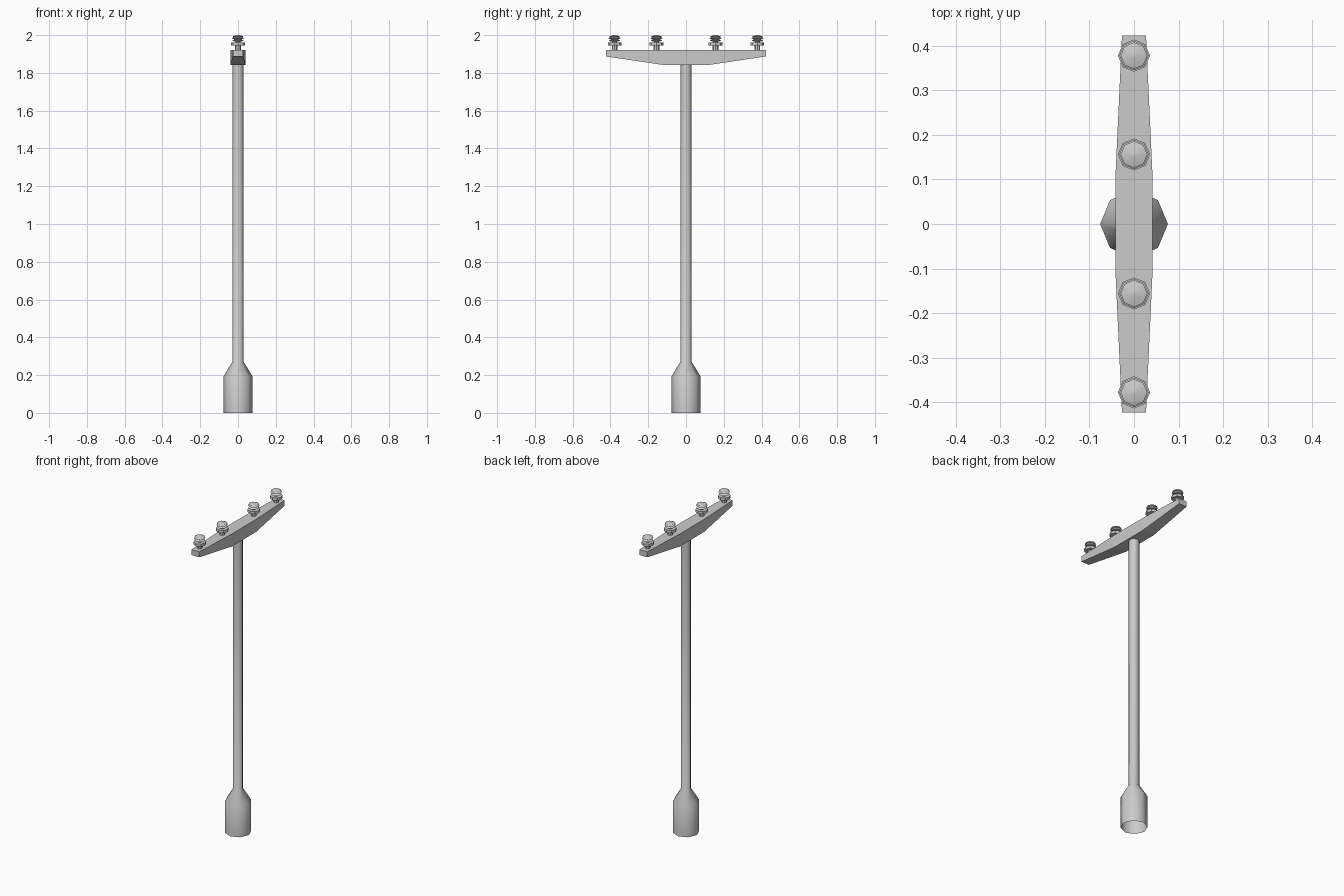
import bpy, math

if "Cube" in bpy.data.objects:
    bpy.data.objects.remove(bpy.data.objects["Cube"])


def mesh_object(name, verts, faces, angle=None):
    me = bpy.data.meshes.new(name)
    me.from_pydata(verts, [], faces)
    me.update()
    ob = bpy.data.objects.new(name, me)
    bpy.context.collection.objects.link(ob)
    if angle:
        bpy.ops.object.select_all(action='DESELECT')
        ob.select_set(True)
        bpy.context.view_layer.objects.active = ob
        bpy.ops.object.shade_smooth_by_angle(angle=math.radians(angle))
    return ob


def lathe(name, profile, y=0.0, sides=8, cap_top=False, angle=50):
    """Revolve (radius, z) points, listed bottom to top, about a vertical axis."""
    verts = [(r * math.cos(2 * math.pi * i / sides),
              y + r * math.sin(2 * math.pi * i / sides), z)
             for r, z in profile for i in range(sides)]
    faces = [(k * sides + i, k * sides + (i + 1) % sides,
              (k + 1) * sides + (i + 1) % sides, (k + 1) * sides + i)
             for k in range(len(profile) - 1) for i in range(sides)]
    if cap_top:
        faces.append(tuple(range((len(profile) - 1) * sides, len(profile) * sides)))
    return mesh_object(name, verts, faces, angle)


# Pole with its flared footing, open underneath
lathe("pole", [(0.076, 0), (0.076, 0.195), (0.03, 0.27), (0.03, 1.845)])

# Crossarm: tapered in width and depth; stations are (y, half width, bottom z)
stations = [(-0.423, 0.027, 1.887), (-0.12, 0.041, 1.842),
            (0.12, 0.041, 1.842), (0.423, 0.027, 1.887)]
top = 1.921
verts = [p for y, w, b in stations
         for p in ((-w, y, b), (w, y, b), (w, y, top), (-w, y, top))]
faces = [(4 * k + i, 4 * k + 4 + i, 4 * k + 4 + (i + 1) % 4, 4 * k + (i + 1) % 4)[::-1]
         for k in range(3) for i in range(4)]
faces += [(0, 1, 2, 3), (15, 14, 13, 12)]
mesh_object("crossarm", verts, faces)

# Insulators: stem, flange disc and stacked sheds
insulator = [(0.015, 1.915), (0.015, 1.945), (0.036, 1.945), (0.036, 1.961),
             (0.014, 1.961), (0.014, 1.965), (0.031, 1.971), (0.018, 1.977),
             (0.033, 1.984), (0.022, 1.989), (0.030, 1.993), (0.006, 2.0)]
for n, y in enumerate((-0.378, -0.156, 0.156, 0.378)):
    lathe(f"insulator_{n + 1}", insulator, y, cap_top=True, angle=40)
